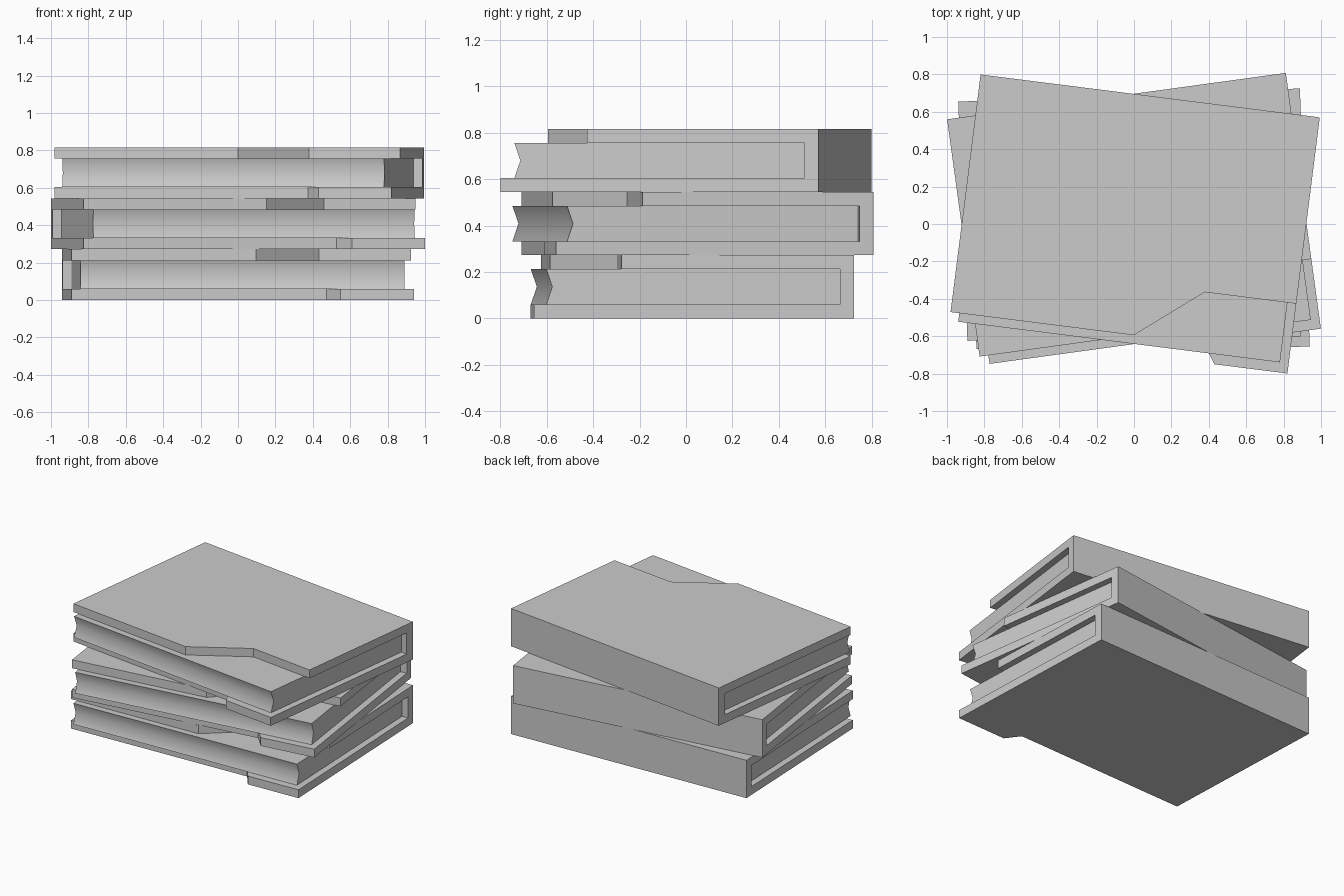
import bpy, bmesh
from math import radians

if "Cube" in bpy.data.objects:
    bpy.data.objects.remove(bpy.data.objects["Cube"])

W, D = 0.914, 0.69         # half width, half depth of the cover
T, H = 0.06, 0.272         # board thickness, book height


def extrude(name, points, vec):
    """Make a prism from a flat outline pushed along vec."""
    bm = bmesh.new()
    face = bm.faces.new([bm.verts.new(p) for p in points])
    ret = bmesh.ops.extrude_face_region(bm, geom=[face])
    verts = [v for v in ret["geom"] if isinstance(v, bmesh.types.BMVert)]
    bmesh.ops.translate(bm, verts=verts, vec=vec)
    bmesh.ops.recalc_face_normals(bm, faces=bm.faces)
    mesh = bpy.data.meshes.new(name)
    bm.to_mesh(mesh)
    bm.free()
    ob = bpy.data.objects.new(name, mesh)
    bpy.context.collection.objects.link(ob)
    return ob


def activate(ob):
    bpy.ops.object.select_all(action='DESELECT')
    ob.select_set(True)
    bpy.context.view_layer.objects.active = ob


def cut(ob, outline, z0, z1):
    """Remove a prism standing on the given plan outline."""
    cutter = extrude("cutter", [(x, y, z0) for x, y in outline], (0, 0, z1 - z0))
    cutter.hide_render = True
    mod = ob.modifiers.new("cut", 'BOOLEAN')
    mod.operation, mod.solver, mod.object = 'DIFFERENCE', 'EXACT', cutter
    activate(ob)
    bpy.ops.object.modifier_apply(modifier=mod.name)
    bpy.data.objects.remove(cutter)


def make_cover(name):
    # C-shaped binding: two boards joined by the spine
    profile = [(-D, 0), (D, 0), (D, H), (-0.59, H), (-0.59, H - T),
               (D - T, H - T), (D - T, T), (-D, T)]
    ob = extrude(name, [(-W, y, z) for y, z in profile], (2 * W, 0, 0))
    # stepped front edge of the lower board
    cut(ob, [(-1.2, -0.59), (0.451, -0.59), (0.528, -0.70), (0.528, -0.8), (-1.2, -0.8)],
        -0.1, 0.1)
    # torn-away corner of the upper board
    cut(ob, [(0.048, -0.61), (0.421, -0.314), (1.2, -0.314), (1.2, -0.8), (0.048, -0.8)],
        0.15, 0.4)
    return ob


def make_pages(name):
    # page block with a hollow fore edge
    profile = [(D - T, T), (D - T, H - T), (-0.636, H - T), (-0.61, H / 2), (-0.636, T)]
    ob = extrude(name, [(-0.867, y, z) for y, z in profile], (1.734, 0, 0))
    activate(ob)
    bpy.ops.object.shade_smooth_by_angle(angle=radians(50))
    return ob


# three twisted books, bottom to top
for i, (label, angle) in enumerate((("bottom", 2.2), ("middle", 7.8), ("top", -7.2))):
    for ob in (make_cover(label + "_book_cover"), make_pages(label + "_book_pages")):
        ob.location.z = i * H
        ob.rotation_euler.z = radians(angle)
